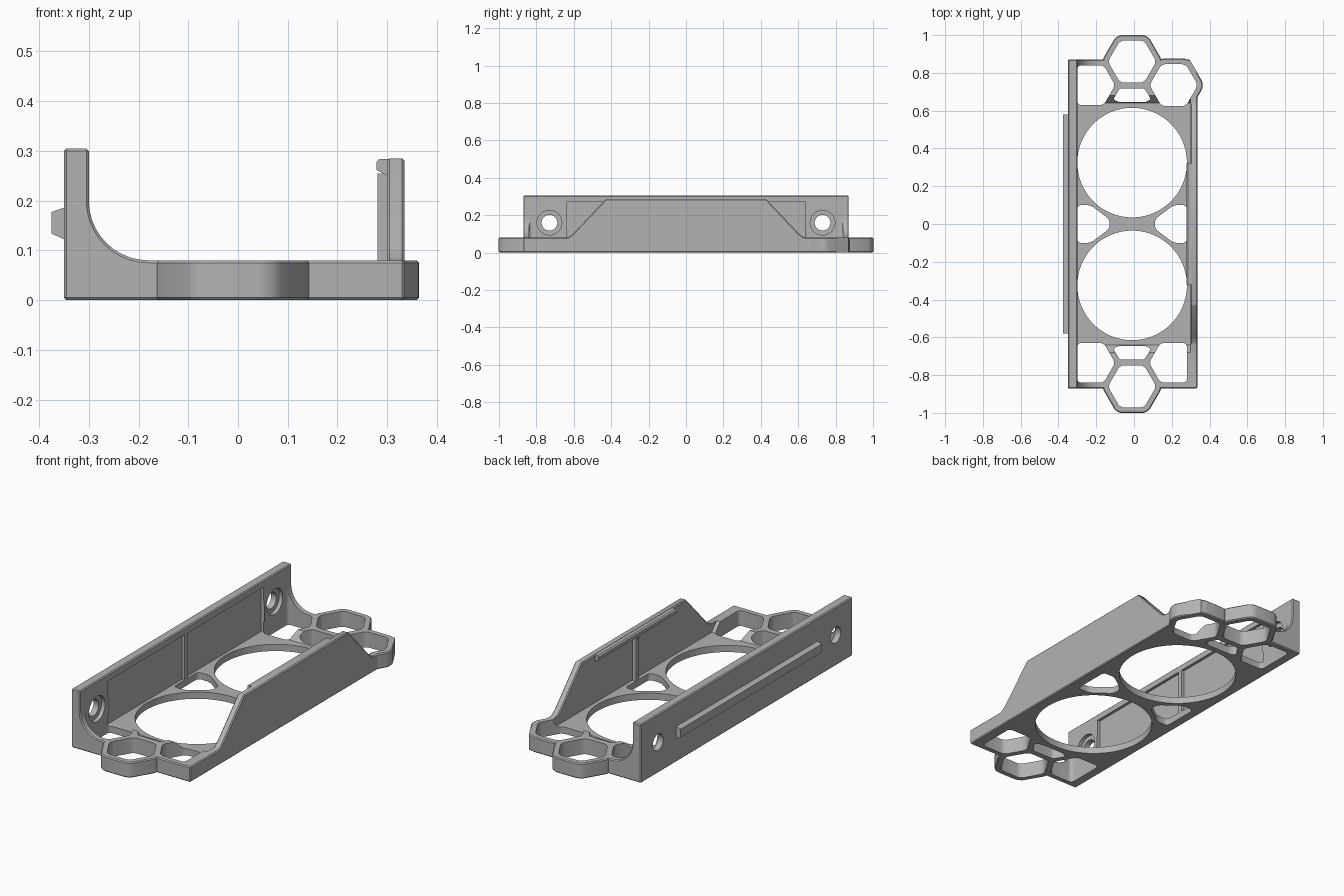
import bpy, bmesh
from math import sin, cos, pi, radians

default = bpy.data.objects.get("Cube")
if default:
    bpy.data.objects.remove(default, do_unlink=True)

grey = bpy.data.materials.new("plain_grey")
grey.use_nodes = True
grey.diffuse_color = (0.45, 0.45, 0.45, 1)
grey.node_tree.nodes["Principled BSDF"].inputs["Base Color"].default_value = (0.45, 0.45, 0.45, 1)

FLOOR, DECK, MID = 0.035, 0.08, -0.01


def prism(name, pts, axis, lo, hi, rounding=0, chamfer=0):
    """Extrude a 2D outline along an axis, rounding its corners and chamfering its edges."""
    place = {"x": lambda a, b, t: (t, a, b),
             "y": lambda a, b, t: (a, t, b),
             "z": lambda a, b, t: (a, b, t)}[axis]
    bm = bmesh.new()
    low = [bm.verts.new(place(a, b, lo)) for a, b in pts]
    high = [bm.verts.new(place(a, b, hi)) for a, b in pts]
    n = len(pts)
    bm.faces.new(low)
    bm.faces.new(high)
    for i in range(n):
        j = (i + 1) % n
        bm.faces.new((low[i], low[j], high[j], high[i]))
    bmesh.ops.recalc_face_normals(bm, faces=bm.faces)
    if rounding:
        k = "xyz".index(axis)
        edges = [e for e in bm.edges if abs(e.verts[0].co[k] - e.verts[1].co[k]) > 1e-4]
        bmesh.ops.bevel(bm, geom=edges, offset=rounding, segments=4, profile=0.5, affect="EDGES")
    if chamfer:
        edges = [e for e in bm.edges if e.calc_face_angle(0) > radians(35)]
        bmesh.ops.bevel(bm, geom=edges, offset=chamfer, segments=1, profile=0.5, affect="EDGES")
    bmesh.ops.recalc_face_normals(bm, faces=bm.faces)
    mesh = bpy.data.meshes.new(name)
    bm.to_mesh(mesh)
    bm.free()
    mesh.materials.append(grey)
    obj = bpy.data.objects.new(name, mesh)
    bpy.context.collection.objects.link(obj)
    return obj


def ring(cx, cy, r, n):
    return [(cx + r * cos(2 * pi * i / n), cy + r * sin(2 * pi * i / n)) for i in range(n)]


def rect(a0, b0, a1, b1):
    return [(a0, b0), (a1, b0), (a1, b1), (a0, b1)]


def mirror_x(pts):
    return [(2 * MID - a, b) for a, b in pts]


def flip_y(pts, s):
    return [(a, s * b) for a, b in pts]


def combine(target, tool, operation):
    mod = target.modifiers.new(operation, "BOOLEAN")
    mod.operation, mod.solver, mod.object = operation, "EXACT", tool
    bpy.context.view_layer.objects.active = target
    bpy.ops.object.modifier_apply(modifier=mod.name)
    bpy.data.objects.remove(tool, do_unlink=True)


def cut(tool):
    combine(tray, tool, "DIFFERENCE")


def join(tool):
    combine(tray, tool, "UNION")


# Deck and tall left wall, joined by a concave curve
curve = [(-0.18 - 0.12 * sin(t * pi / 20), 0.20 - 0.12 * cos(t * pi / 20)) for t in range(11)]
section = [(-0.35, 0), (0.335, 0), (0.335, DECK)] + curve + [(-0.30, 0.305), (-0.35, 0.305)]
tray = prism("tray", section, "y", -0.87, 0.87, chamfer=0.005)

# Clipped back corner, then the hexagonal outlines at the ends
cut(prism("corner_cutter", [(0.29, 0.878), (0.374, 0.735), (0.5, 0.735), (0.5, 1), (0.29, 1)],
          "z", -0.1, 0.2))
for x, y in ((MID, -0.86), (MID, 0.86), (0.21, 0.735)):
    join(prism("hex_frame", ring(x, y, 0.163, 6), "z", 0, DECK, rounding=0.03, chamfer=0.005))

# Low floor with sloped ends, and the recess in the left wall
cut(prism("floor_cutter", [(-0.64, FLOOR), (0.64, FLOOR), (0.69, 0.09), (-0.69, 0.09)],
          "x", -0.30, 0.30))
cut(prism("recess_cutter", rect(-0.315, -0.64, -0.1, 0.64), "z", FLOOR, 0.27))

# Trapezoid right wall with a snap lip
slope = [(0.66, 0.04), (0.66, 0.075), (0.625, 0.085), (0.60, 0.105), (0.43, 0.285)]
join(prism("right_wall", slope + [(-a, b) for a, b in reversed(slope)],
           "x", 0.30, 0.335, chamfer=0.005))
join(prism("snap_lip", [(0.31, 0.245), (0.278, 0.262), (0.278, 0.278), (0.285, 0.284), (0.31, 0.284)],
           "y", -0.32, 0.32))

# Middle ribs on both walls
join(prism("left_rib", rect(-0.33, -0.012, -0.30, 0.012), "z", 0.02, 0.28))
join(prism("right_rib", rect(0.28, -0.012, 0.315, 0.012), "z", 0.02, 0.255))

# Rail on the outside of the left wall
join(prism("outer_rail", [(-0.34, 0.123), (-0.34, 0.185), (-0.352, 0.185), (-0.375, 0.177),
                          (-0.375, 0.134), (-0.352, 0.123)], "y", -0.58, 0.58))

# Openings through the deck
corner_cell = [(-0.30, 0.84), (-0.16, 0.84), (-0.10, 0.735), (-0.16, 0.63), (-0.30, 0.63)]
small_cell = [(-0.075, 0.718), (0.055, 0.718), (0.09, 0.66), (0.06, 0.645), (-0.08, 0.645), (-0.11, 0.66)]
side_gap = [(-0.30, 0.10), (-0.23, 0.10), (-0.13, 0.025), (-0.13, -0.025), (-0.23, -0.10), (-0.30, -0.10)]
for s in (-1, 1):
    cut(prism("round_cutter", ring(MID, s * 0.325, 0.29, 96), "z", -0.1, 0.2))
    cut(prism("hex_cutter", ring(MID, s * 0.86, 0.128, 6), "z", -0.1, 0.2, rounding=0.02))
    cut(prism("cell_cutter", flip_y(corner_cell, s), "z", -0.1, 0.29, rounding=0.02))
    cut(prism("small_cutter", flip_y(small_cell, s), "z", -0.1, 0.2, rounding=0.01))
cut(prism("front_cell_cutter", flip_y(mirror_x(corner_cell), -1), "z", -0.1, 0.2, rounding=0.02))
cut(prism("back_cell_cutter", ring(0.21, 0.735, 0.128, 6), "z", -0.1, 0.2, rounding=0.02))
for outline in (side_gap, mirror_x(side_gap)):
    cut(prism("gap_cutter", outline, "z", -0.1, 0.07, rounding=0.02))

# Counterbored screw holes in the left wall
for s in (-1, 1):
    cut(prism("bore_cutter", ring(s * 0.73, 0.16, 0.066, 40), "x", -0.32, -0.2))
    cut(prism("screw_cutter", ring(s * 0.73, 0.16, 0.042, 40), "x", -0.5, -0.2))

# Smooth curves, sharp edges
bpy.ops.object.select_all(action="DESELECT")
tray.select_set(True)
bpy.context.view_layer.objects.active = tray
bpy.ops.object.shade_smooth_by_angle(angle=radians(25))
